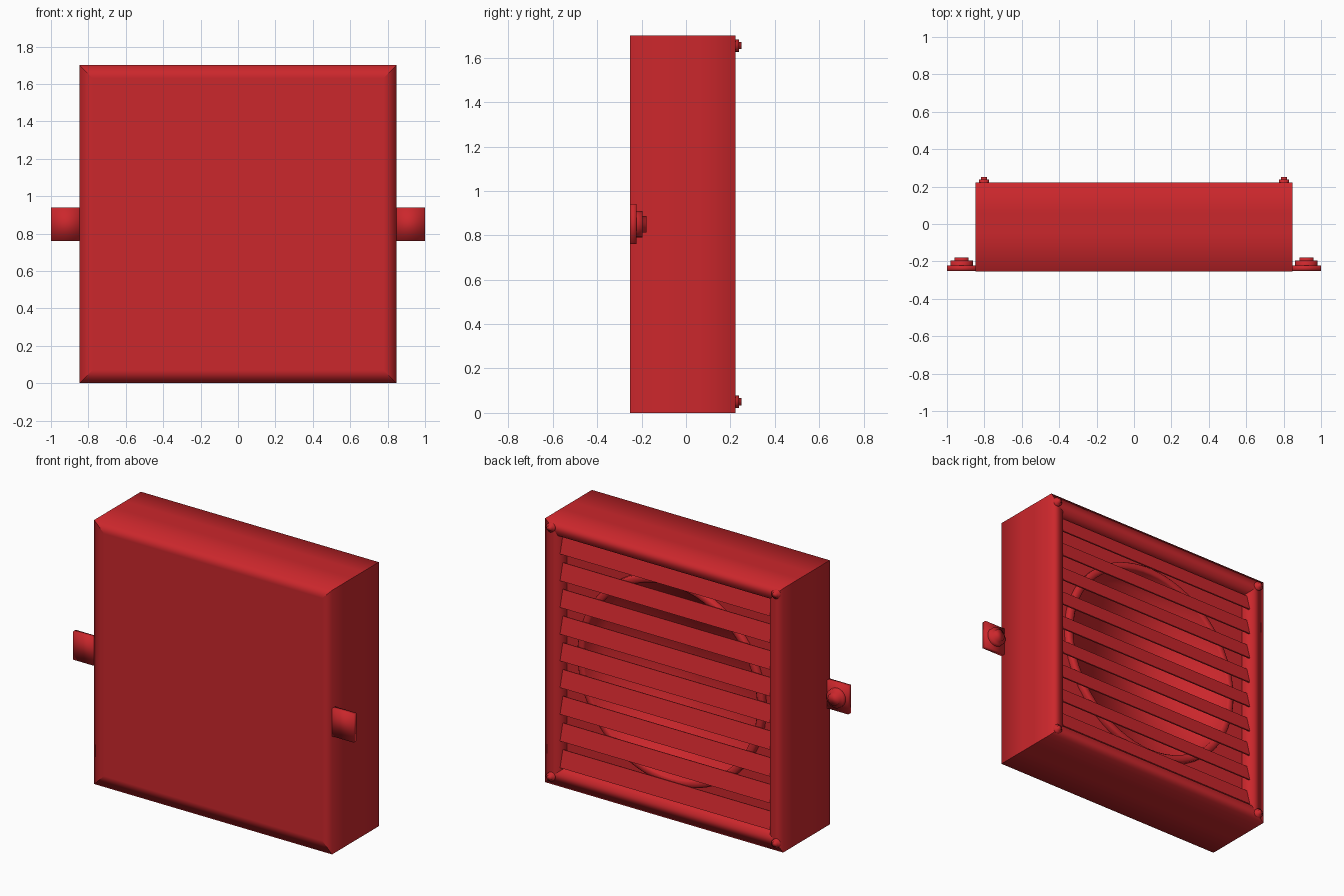
import bpy, bmesh, math
from mathutils import Matrix, Vector

if "Cube" in bpy.data.objects:
    bpy.data.objects.remove(bpy.data.objects["Cube"])

red = bpy.data.materials.new("red_paint")
red.diffuse_color = (0.6, 0.02, 0.025, 1)
red.use_nodes = True
red.node_tree.nodes["Principled BSDF"].inputs["Base Color"].default_value = red.diffuse_color
MID = 0.85  # height of the box centre


def finish(bm, name, smooth=True):
    bmesh.ops.remove_doubles(bm, verts=bm.verts, dist=1e-5)
    bmesh.ops.recalc_face_normals(bm, faces=bm.faces)
    for f in bm.faces:
        f.smooth = smooth
    me = bpy.data.meshes.new(name)
    bm.to_mesh(me)
    bm.free()
    ob = bpy.data.objects.new(name, me)
    bpy.context.collection.objects.link(ob)
    me.materials.append(red)
    return ob


def bridge(bm, loops):
    for a, b in zip(loops, loops[1:]):
        for i in range(len(a)):
            j = (i + 1) % len(a)
            bm.faces.new((a[i], a[j], b[j], b[i]))


def lathe(name, x, z, profile, n=24):
    """Spin (radius, y) points about an axis along y and cap the last ring."""
    bm = bmesh.new()
    loops = [[bm.verts.new((x + r * math.cos(2 * math.pi * i / n), y,
                            z + r * math.sin(2 * math.pi * i / n))) for i in range(n)]
             for r, y in profile]
    bridge(bm, loops)
    bm.faces.new(loops[-1])
    return finish(bm, name)


def box(name, centre, size, smooth=False, tilt=0):
    bm = bmesh.new()
    mat = (Matrix.Translation(centre) @ Matrix.Rotation(math.radians(tilt), 4, 'X')
           @ Matrix.Diagonal(Vector(size)).to_4x4())
    bmesh.ops.create_cube(bm, size=1, matrix=mat)
    return finish(bm, name, smooth)


# Housing: closed front, open framed back, soft shading with crisp mitred corners
bm = bmesh.new()
W, H = 0.847, 0.85
loops = [[bm.verts.new((sx * w, y, MID + sz * h))
          for sx, sz in ((-1, -1), (1, -1), (1, 1), (-1, 1))]
         for w, h, y in ((W - 0.07, H - 0.07, -0.253), (W, H, -0.253),
                         (W, H, -0.05), (W, H, 0.06), (W, H, 0.222),
                         (0.755, 0.76, 0.222), (0.755, 0.76, 0.13))]
bm.faces.new(loops[0])
bridge(bm, loops)
for a, b in zip(loops, loops[1:]):
    for v, u in zip(a, b):
        bm.edges.get((v, u)).smooth = False
finish(bm, "housing")

# Recessed back plate with a round opening
bm = bmesh.new()
inner, outer = [], []
for i in range(64):
    a = 2 * math.pi * i / 64
    c, s = math.cos(a), math.sin(a)
    k = 1 / max(abs(c), abs(s))
    inner.append(bm.verts.new((0.64 * c, 0.13, MID + 0.64 * s)))
    outer.append(bm.verts.new((0.755 * k * c, 0.13, MID + 0.76 * k * s)))
bridge(bm, [inner, outer])
finish(bm, "back_plate")

# Duct with raised rim and closed floor
lathe("duct", 0, MID, [(0.665, 0.13), (0.665, 0.155), (0.655, 0.165), (0.625, 0.165),
                       (0.615, 0.155), (0.615, -0.05)], n=64)

# Thin louvre slats, leaning slightly
for i in range(9):
    box(f"slat_{i + 1}", (0, 0.185, MID + (i - 4) * 0.172), (1.52, 0.008, 0.11), tilt=15)

# Corner screws on the back frame
for sx in (-1, 1):
    for z in (0.05, 1.655):
        lathe("corner_screw", sx * 0.802, z,
              [(0.028, 0.215), (0.028, 0.238), (0.016, 0.238), (0.016, 0.25)], n=16)

# Side mounting tabs with bolts
for sx in (-1, 1):
    box("mounting_tab", (sx * 0.915, -0.237, MID), (0.17, 0.03, 0.18), smooth=True)
    lathe("tab_bolt", sx * 0.922, MID,
          [(0.06, -0.225), (0.06, -0.196), (0.038, -0.196), (0.038, -0.178)], n=20)
